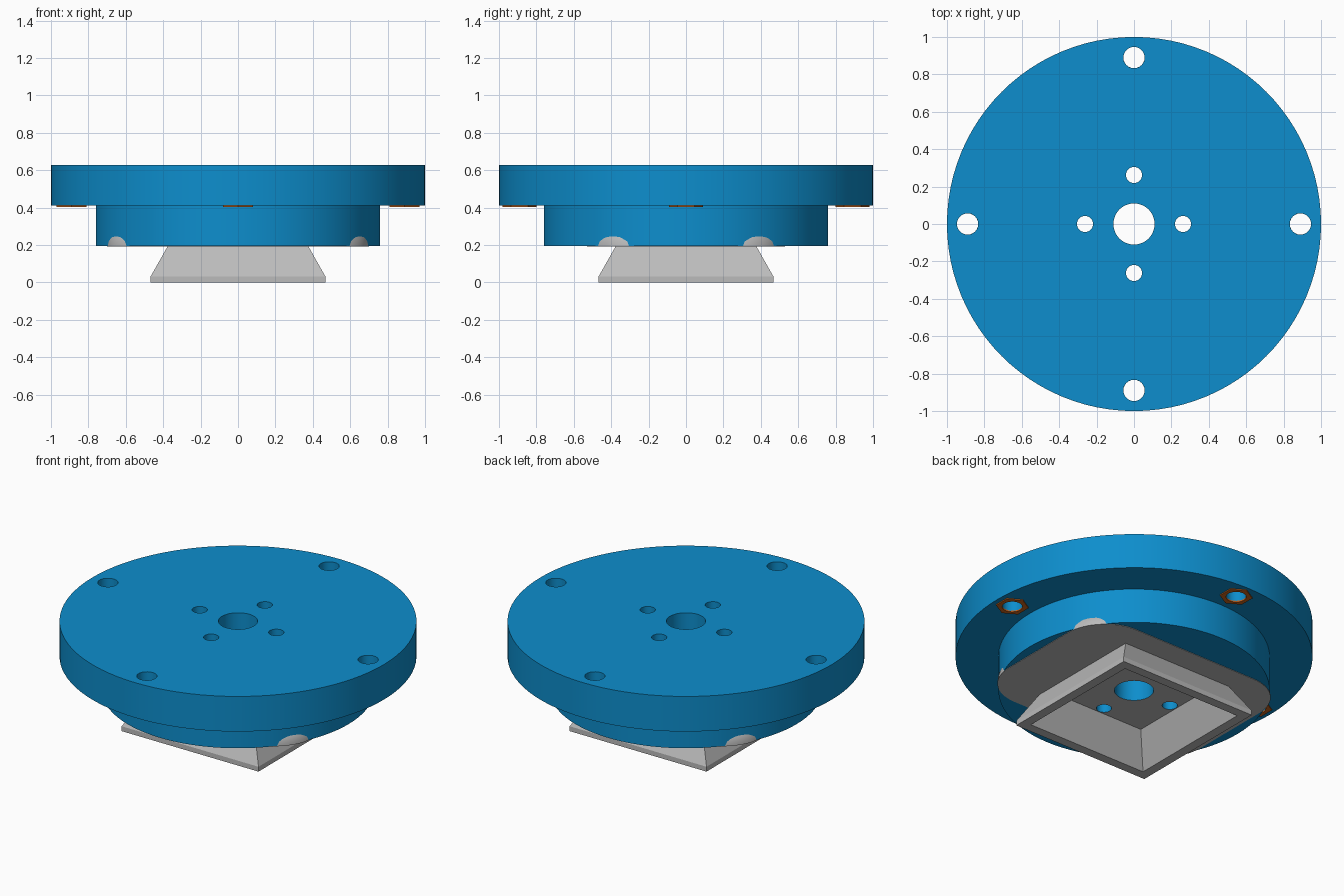
import bpy, bmesh, math

if "Cube" in bpy.data.objects:
    bpy.data.objects.remove(bpy.data.objects["Cube"])


def material(name, rgb):
    m = bpy.data.materials.new(name)
    m.diffuse_color = (*rgb, 1)
    m.use_nodes = True
    m.node_tree.nodes["Principled BSDF"].inputs["Base Color"].default_value = m.diffuse_color
    return m


BLUE = material("blue", (0.004, 0.27, 0.61))
GREY = material("grey", (0.5, 0.5, 0.5))
COPPER = material("copper", (0.6, 0.13, 0.012))


def polygon(r, z, n=96, turn=0.0, cx=0.0, cy=0.0):
    return [(cx + r * math.cos(turn + math.tau * i / n),
             cy + r * math.sin(turn + math.tau * i / n), z) for i in range(n)]


def square(h, z):
    return [(-h, -h, z), (h, -h, z), (h, h, z), (-h, h, z)]


def rounded_rect(hx, hy, r, z, steps=16):
    """Rectangle of corner centres (hx, hy), rounded by radius r."""
    pts = []
    for q, (sx, sy) in enumerate([(1, 1), (-1, 1), (-1, -1), (1, -1)]):
        for i in range(steps + 1):
            a = math.pi / 2 * (q + i / steps)
            pts.append((sx * hx + r * math.cos(a), sy * hy + r * math.sin(a), z))
    return pts


def loft(bm, loops, ring=False):
    """Skin a series of loops; cap the ends, or join last to first if ring."""
    rows = [[bm.verts.new(p) for p in loop] for loop in loops]
    pairs = list(zip(rows, rows[1:]))
    if ring:
        pairs.append((rows[-1], rows[0]))
    else:
        bm.faces.new(rows[0][::-1])
        bm.faces.new(rows[-1])
    for a, b in pairs:
        n = len(a)
        for i in range(n):
            j = (i + 1) % n
            bm.faces.new((a[i], a[j], b[j], b[i]))


def make(name, parts, mats, ring=False):
    bm = bmesh.new()
    for loops in parts:
        loft(bm, loops, ring)
    bmesh.ops.recalc_face_normals(bm, faces=bm.faces)
    me = bpy.data.meshes.new(name)
    bm.to_mesh(me)
    bm.free()
    ob = bpy.data.objects.new(name, me)
    bpy.context.collection.objects.link(ob)
    for m in mats:
        me.materials.append(m)
    return ob


def activate(ob):
    bpy.ops.object.select_all(action='DESELECT')
    ob.select_set(True)
    bpy.context.view_layer.objects.active = ob


def smooth(ob):
    activate(ob)
    bpy.ops.object.shade_smooth_by_angle(angle=math.radians(30))


def cut(ob, cutter):
    activate(ob)
    mod = ob.modifiers.new("holes", 'BOOLEAN')
    mod.operation = 'DIFFERENCE'
    mod.solver = 'EXACT'
    mod.object = cutter
    bpy.ops.object.modifier_apply(modifier=mod.name)


# Four-way positions of the bolt holes
AXES = [(1, 0), (0, 1), (-1, 0), (0, -1)]
FLANGE_BOLT, CENTRE_BOLT = 0.89, 0.262

# Stepped round body: wide flange over a narrower boss
body = make("flange_body", [[polygon(0.76, 0.195), polygon(0.76, 0.41),
                             polygon(1.0, 0.41), polygon(1.0, 0.627)]], [BLUE])

# Rounded plate set into the boss, its corners just breaking through the side
EDGE, BASE = 0.12, 0.192
rings = [rounded_rect(0.43, 0.258, 0.27, BASE)]
for k in range(9):
    t = math.pi / 2 * k / 8
    rings.append(rounded_rect(0.43, 0.258, 0.27 - EDGE + EDGE * math.cos(t),
                              BASE + 0.003 + EDGE * math.sin(t)))
plate = make("inset_plate", [rings], [GREY, BLUE])

# Through holes: central bore, inner bolt circle, outer bolt circle
holes = [(0.11, 0, 0, 64)]
holes += [(0.043, CENTRE_BOLT * x, CENTRE_BOLT * y, 32) for x, y in AXES]
holes += [(0.057, FLANGE_BOLT * x, FLANGE_BOLT * y, 32) for x, y in AXES]
cutter = make("hole_cutter", [[polygon(r, z, n, 0, cx, cy) for z in (-0.2, 0.9)]
                              for r, cx, cy, n in holes], [])
cut(body, cutter)
cut(plate, cutter)
bpy.data.objects.remove(cutter)

# Bore walls inside the plate are blue
for p in plate.data.polygons:
    inner = math.hypot(p.center.x, p.center.y) < 0.32
    p.material_index = 1 if inner and abs(p.normal.z) < 0.5 else 0
smooth(body)
smooth(plate)

# Flared square socket with a sloped pocket
make("square_socket", [[square(0.372, 0.2), square(0.468, 0.03), square(0.468, 0),
                        square(0.41, 0), square(0.305, 0.2)]], [GREY], ring=True)

# Hex nuts under the flange, each with a round bore
for i, (x, y) in enumerate(AXES):
    cx, cy = FLANGE_BOLT * x, FLANGE_BOLT * y
    start = math.radians(30)
    hexa = polygon(1, 0, 6, start)
    outline = []
    for k in range(6):
        (ax, ay, _), (bx, by, _) = hexa[k], hexa[(k + 1) % 6]
        for s in range(4):
            f = s / 4
            outline.append((cx + 0.092 * (ax + (bx - ax) * f),
                            cy + 0.092 * (ay + (by - ay) * f)))
    low, high = 0.404, 0.412
    make(f"hex_nut_{i + 1}", [[[(u, v, high) for u, v in outline],
                               [(u, v, low) for u, v in outline],
                               polygon(0.057, low, 24, start, cx, cy),
                               polygon(0.057, high, 24, start, cx, cy)]],
         [COPPER], ring=True)
